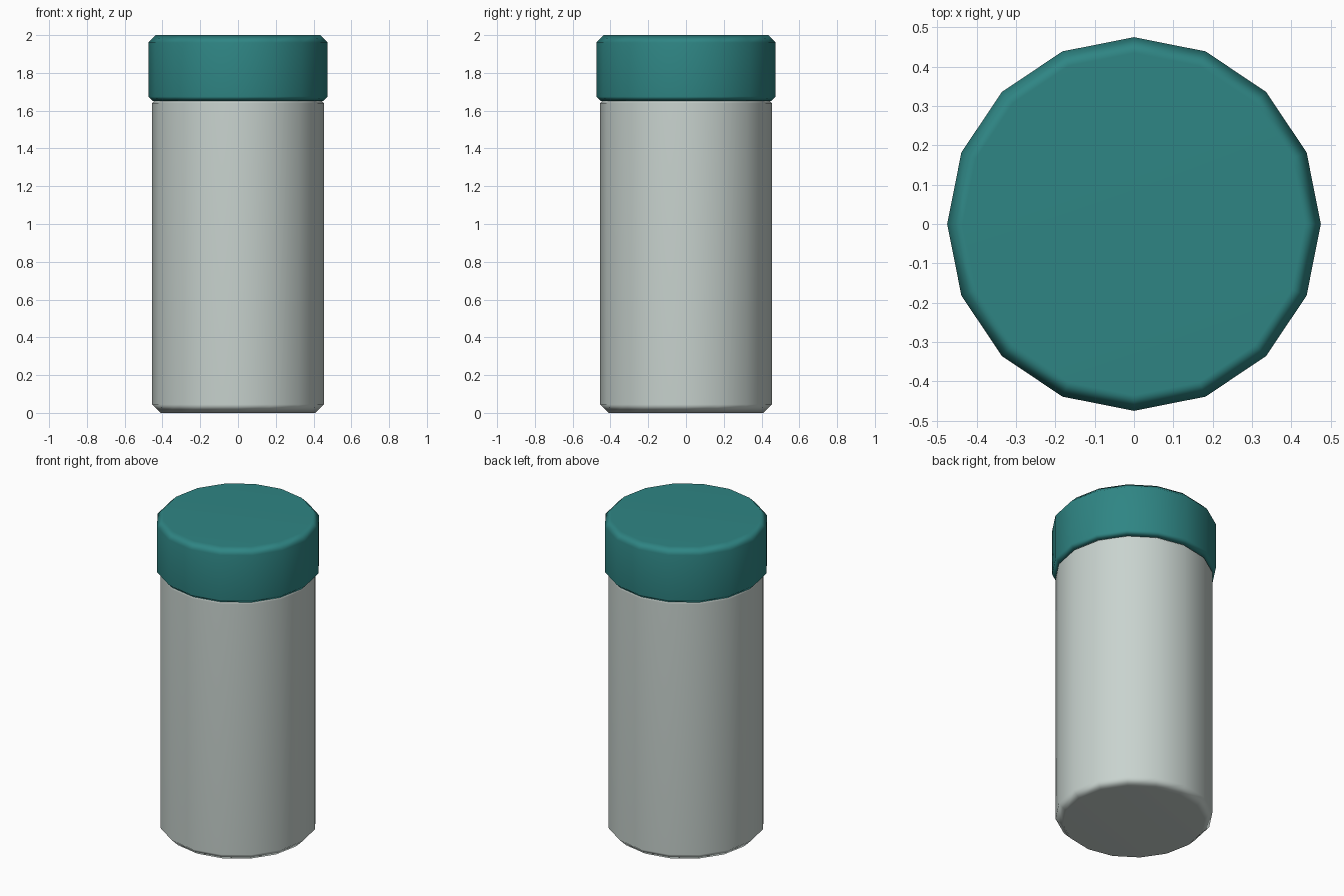
import bpy
import bmesh
from math import cos, sin, tau

SIDES = 16

default_cube = bpy.data.objects.get("Cube")
if default_cube:
    bpy.data.objects.remove(default_cube, do_unlink=True)


def make_material(name, color):
    mat = bpy.data.materials.new(name)
    mat.use_nodes = True
    mat.diffuse_color = color
    mat.node_tree.nodes["Principled BSDF"].inputs["Base Color"].default_value = color
    return mat


def turned_part(name, profile, mat):
    """Closed solid turned about z from (radius, height) points, bottom first."""
    bm = bmesh.new()
    rings = [[bm.verts.new((r * cos(tau * i / SIDES), r * sin(tau * i / SIDES), z))
              for i in range(SIDES)] for r, z in profile]
    for low, high in zip(rings, rings[1:]):
        for i in range(SIDES):
            j = (i + 1) % SIDES
            bm.faces.new((low[i], low[j], high[j], high[i]))
    bm.faces.new(rings[0][::-1])
    bm.faces.new(rings[-1])
    for face in bm.faces:
        face.smooth = True
    mesh = bpy.data.meshes.new(name)
    bm.to_mesh(mesh)
    bm.free()
    mesh.materials.append(mat)
    obj = bpy.data.objects.new(name, mesh)
    bpy.context.collection.objects.link(obj)
    # Keep the large faces flat and let the chamfers carry the rounding
    normals = obj.modifiers.new("Weighted normals", "WEIGHTED_NORMAL")
    normals.weight = 50
    return obj


grey = make_material("pale grey", (0.58, 0.65, 0.62, 1))
teal = make_material("teal", (0.028, 0.235, 0.23, 1))

# Container with chamfered rims; its top rim is tucked into the lid
turned_part("container_body",
            [(0.41, 0), (0.455, 0.045), (0.455, 1.64), (0.43, 1.665)], grey)

# Slightly wider lid with a chamfer at both rims
turned_part("lid",
            [(0.45, 1.65), (0.475, 1.675), (0.475, 1.96), (0.435, 2)], teal)
